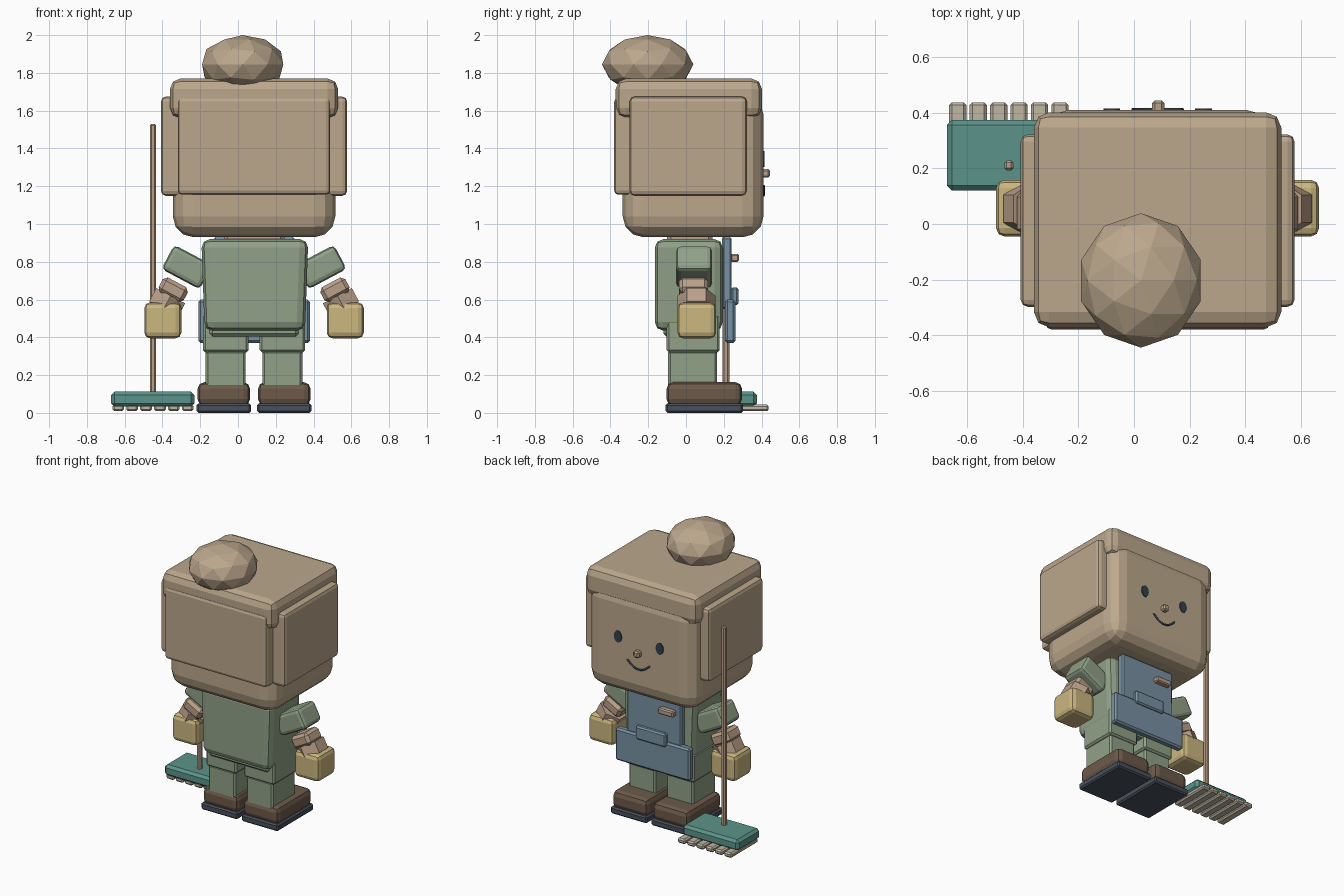
import bpy, math
from mathutils import Matrix

if "Cube" in bpy.data.objects:
    bpy.data.objects.remove(bpy.data.objects["Cube"])

CX = 0.085  # body centre line


def mat(name, r, g, b):
    m = bpy.data.materials.new(name)
    lin = [((c / 255 + 0.055) / 1.055) ** 2.4 for c in (r, g, b)]
    m.diffuse_color = (*lin, 1)
    m.use_nodes = True
    m.node_tree.nodes["Principled BSDF"].inputs["Base Color"].default_value = m.diffuse_color
    return m


TAN = mat("tan", 187, 167, 140)
SKIN = mat("rosy_tan", 186, 160, 137)
GREEN = mat("sage_green", 144, 161, 136)
YELLOW = mat("glove_yellow", 203, 183, 127)
BROWN = mat("shoe_brown", 108, 90, 74)
SOLE = mat("sole_slate", 72, 80, 92)
TEAL = mat("broom_teal", 91, 148, 138)
BLUE = mat("apron_blue", 120, 146, 163)
BRISTLE = mat("bristle_grey", 192, 183, 165)
DARK = mat("eye_dark", 50, 62, 76)


def finish(name, material, bevel=0, segments=1):
    o = bpy.context.object
    o.name = name
    o.data.materials.append(material)
    if bevel:
        b = o.modifiers.new("bevel", "BEVEL")
        b.width, b.segments, b.limit_method = bevel, segments, "NONE"
    return o


def box(name, x, y, z, material, bevel=0.0, segments=1, tilt=0.0):
    """Box from (min, max) ranges, optionally tilted about y."""
    lo, hi = zip(x, y, z)
    bpy.ops.mesh.primitive_cube_add(size=1, location=[(a + b) / 2 for a, b in zip(lo, hi)],
                                    rotation=(0, tilt, 0))
    o = bpy.context.object
    o.data.transform(Matrix.Diagonal([b - a for a, b in zip(lo, hi)] + [1]))
    return finish(name, material, bevel, segments)


def cbox(name, c, s, material, bevel=0.0, segments=1, tilt=0.0):
    return box(name, *[(a - d / 2, a + d / 2) for a, d in zip(c, s)], material, bevel, segments, tilt)


# Head, hair cap, hair slabs and bun
box("head", (-0.345, 0.515), (-0.335, 0.41), (0.93, 1.69), TAN, 0.11, 3)
box("hair_cap", (-0.36, 0.53), (-0.372, 0.402), (1.56, 1.77), TAN, 0.055, 2)
box("hair_back", (-0.318, 0.488), (-0.38, -0.28), (1.155, 1.67), TAN, 0.022, 2)
for side, name in ((-1, "left"), (1, "right")):
    cbox("hair_side_" + name, (CX + side * 0.43, 0.012, 1.412), (0.125, 0.62, 0.525), TAN, 0.025, 2)
bpy.ops.mesh.primitive_ico_sphere_add(subdivisions=2, radius=1, location=(0.025, -0.203, 1.845))
bpy.context.object.scale = (0.226, 0.242, 0.155)
finish("hair_bun", TAN)

# Face: eyes, nose and smile on the +y side
for s in (-1, 1):
    bpy.ops.mesh.primitive_cylinder_add(vertices=16, radius=1, depth=1,
                                        location=(CX + s * 0.165, 0.411, 1.345),
                                        rotation=(math.pi / 2, 0, 0))
    bpy.context.object.scale = (0.03, 0.042, 0.009)
    finish("eye", DARK)
cbox("nose", (0.087, 0.422, 1.268), (0.044, 0.046, 0.046), SKIN, 0.01)
curve = bpy.data.curves.new("smile", "CURVE")
curve.dimensions, curve.bevel_depth, curve.bevel_resolution = "3D", 0.007, 1
spline = curve.splines.new("POLY")
spline.points.add(10)
for i, p in enumerate(spline.points):
    t = i / 5 - 1
    p.co = (CX + 0.09 * t, 0.411, 1.152 + 0.05 * t * t, 1)
curve.materials.append(DARK)
bpy.context.collection.objects.link(bpy.data.objects.new("smile", curve))

# Neck, tapered torso and hips
box("neck", (CX - 0.16, CX + 0.16), (-0.1, 0.14), (0.88, 0.97), SKIN, 0.02)
torso = box("torso", (-0.194, 0.372), (-0.165, 0.195), (0.435, 0.92), GREEN, 0.045, 2)
for v in torso.data.vertices:
    if v.co.z < 0:
        v.co.x *= 0.94
box("hips", (-0.15, 0.32), (-0.12, 0.165), (0.405, 0.52), GREEN, 0.015)

# Legs, shoes and arms
for s, name in ((-1, "left"), (1, "right")):
    lx, sx = CX + s * 0.15, CX + s * 0.16
    cbox("upper_leg_" + name, (lx, 0.038, 0.42), (0.24, 0.28, 0.2), GREEN, 0.012)
    cbox("lower_leg_" + name, (lx, 0.035, 0.23), (0.212, 0.26, 0.2), GREEN, 0.012)
    cbox("shoe_" + name, (sx, 0.097, 0.1), (0.278, 0.4, 0.125), BROWN, 0.035, 2)
    cbox("sole_" + name, (sx, 0.097, 0.025), (0.288, 0.41, 0.05), SOLE, 0.01)
    tilt = -s * math.radians(28)
    cbox("sleeve_" + name, (CX + s * 0.355, 0.043, 0.772), (0.23, 0.19, 0.145), GREEN, 0.025, 2, tilt)
    cbox("forearm_" + name, (CX + s * 0.428, 0.04, 0.652), (0.15, 0.155, 0.088), SKIN, 0.02, 1, tilt)
    bpy.ops.mesh.primitive_cylinder_add(vertices=6, radius=0.1, depth=0.08,
                                        location=(CX + s * 0.46, 0.055, 0.585), rotation=(0, tilt, 0))
    finish("wrist_" + name, SKIN)
    cbox("glove_" + name, (CX + s * 0.483, 0.057, 0.49), (0.196, 0.204, 0.19), YELLOW, 0.03, 2)

# Apron with pocket and badge
box("apron_bib", (-0.13, 0.3), (0.19, 0.242), (0.55, 0.93), BLUE, 0.01)
box("apron_skirt", (-0.21, 0.38), (0.207, 0.262), (0.37, 0.6), BLUE, 0.012)
box("apron_pocket", (-0.03, 0.21), (0.24, 0.278), (0.57, 0.665), BLUE, 0.01)
box("badge", (-0.09, 0.03), (0.235, 0.28), (0.8, 0.842), SKIN, 0.008)

# Broom
box("broom_handle", (-0.466, -0.434), (0.193, 0.229), (0.08, 1.53), SKIN, 0.008)
box("broom_head", (-0.673, -0.23), (0.12, 0.375), (0.033, 0.112), TEAL, 0.018)
for i in range(6):
    cbox("bristle_row", (-0.634 + i * 0.0735, 0.285, 0.027), (0.062, 0.306, 0.036), BRISTLE, 0.01)
